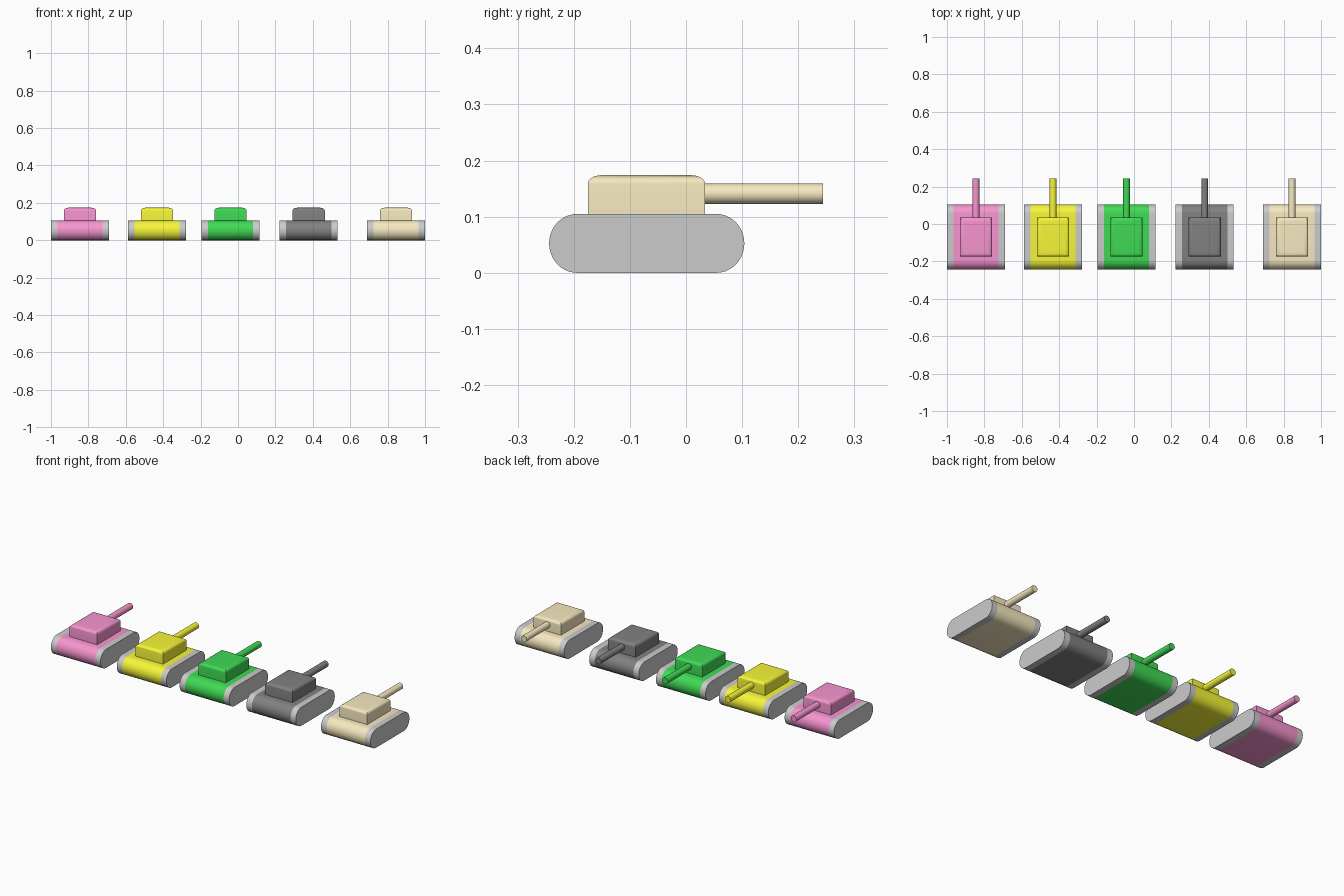
import bpy, bmesh, math
from mathutils import Matrix

if "Cube" in bpy.data.objects:
    bpy.data.objects.remove(bpy.data.objects["Cube"])

HALF_W, TRACK_W = 0.155, 0.034
Y0, Y1, HULL_H = -0.244, 0.104, 0.105


def finish(name, bm, x, mat=None, angle=35):
    bmesh.ops.recalc_face_normals(bm, faces=bm.faces)
    me = bpy.data.meshes.new(name)
    bm.to_mesh(me)
    bm.free()
    ob = bpy.data.objects.new(name, me)
    bpy.context.collection.objects.link(ob)
    ob.location.x = x
    if mat:
        me.materials.append(mat)
    bpy.ops.object.select_all(action='DESELECT')
    ob.select_set(True)
    bpy.context.view_layer.objects.active = ob
    bpy.ops.object.shade_smooth_by_angle(angle=math.radians(angle))
    return ob


def stadium(x0, x1, seg=20):
    # round-ended side profile extruded across x
    bm = bmesh.new()
    r, rz = 0.05, HULL_H / 2
    pts = []
    for cy, start in ((Y1 - r, -math.pi / 2), (Y0 + r, math.pi / 2)):
        for i in range(seg + 1):
            a = start + math.pi * i / seg
            pts.append((cy + r * math.cos(a), rz + rz * math.sin(a)))
    face = bm.faces.new([bm.verts.new((x0, y, z)) for y, z in pts])
    ext = bmesh.ops.extrude_face_region(bm, geom=[face], use_keep_orig=True)
    verts = [g for g in ext['geom'] if isinstance(g, bmesh.types.BMVert)]
    bmesh.ops.translate(bm, verts=verts, vec=(x1 - x0, 0, 0))
    return bm


def turret():
    # box with only the top rim rounded, then flattened in z
    bm = bmesh.new()
    y0, y1, z0, z1, squash = -0.175, 0.034, 0.104, 0.174, 0.6
    bmesh.ops.create_cube(bm, size=1, matrix=Matrix.Diagonal(
        (0.172, y1 - y0, (z1 - z0) / squash, 1)))
    top = [e for e in bm.edges if all(v.co.z > 0 for v in e.verts)]
    bmesh.ops.bevel(bm, geom=top, offset=0.025, segments=8, profile=0.5,
                    affect='EDGES')
    bmesh.ops.scale(bm, vec=(1, 1, squash), verts=bm.verts)
    bmesh.ops.translate(bm, vec=(0, (y0 + y1) / 2, (z0 + z1) / 2), verts=bm.verts)
    return bm


def barrel():
    bm = bmesh.new()
    y0, y1 = 0.02, 0.244
    bmesh.ops.create_cone(
        bm, cap_ends=True, segments=32, radius1=0.018, radius2=0.018, depth=y1 - y0,
        matrix=Matrix.Translation((0, (y0 + y1) / 2, 0.141))
        @ Matrix.Rotation(math.pi / 2, 4, 'X'))
    return bm


tanks = [
    ("pink", -0.845, (0.93, 0.30, 0.63)),
    ("yellow", -0.433, (0.93, 0.93, 0.04)),
    ("green", -0.040, (0.05, 0.70, 0.09)),
    ("black", 0.378, (0.22, 0.22, 0.22)),
    ("tan", 0.845, (0.93, 0.82, 0.53)),
]

for label, x, rgb in tanks:
    mat = bpy.data.materials.new(label + "_paint")
    mat.diffuse_color = (*rgb, 1)
    mat.use_nodes = True
    mat.node_tree.nodes["Principled BSDF"].inputs["Base Color"].default_value = mat.diffuse_color
    inner = HALF_W - TRACK_W
    # painted body between the tracks
    finish(label + "_hull", stadium(-inner, inner), x, mat)
    # grey tracks, flush with the body
    finish(label + "_left_track", stadium(-HALF_W, -inner), x)
    finish(label + "_right_track", stadium(inner, HALF_W), x)
    # turret and gun
    finish(label + "_turret", turret(), x, mat)
    finish(label + "_gun_barrel", barrel(), x, mat)
